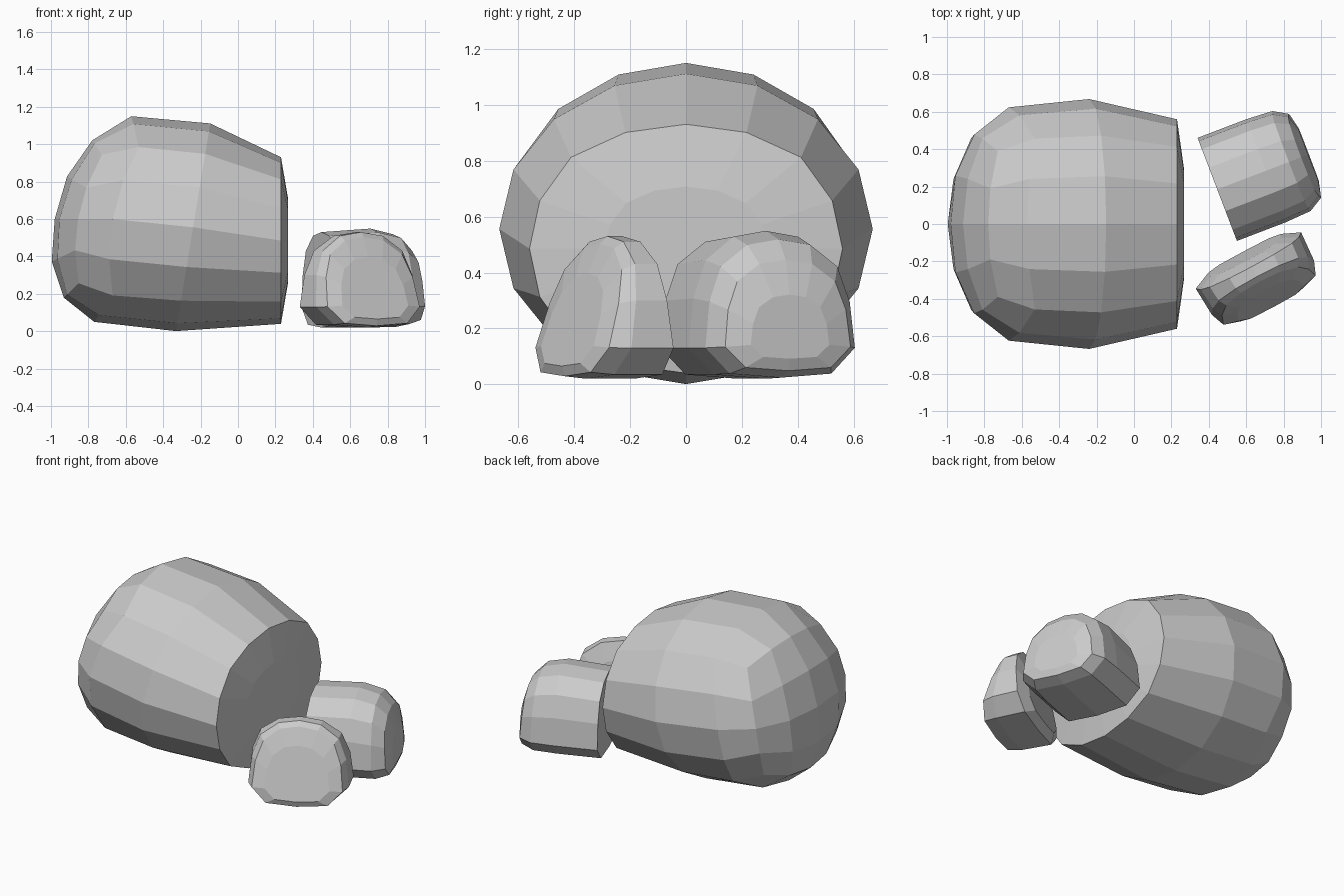
import bpy, bmesh, math
from mathutils import Vector

if "Cube" in bpy.data.objects:
    bpy.data.objects.remove(bpy.data.objects["Cube"])


def finish(bm, name):
    bmesh.ops.recalc_face_normals(bm, faces=bm.faces[:])
    me = bpy.data.meshes.new(name)
    bm.to_mesh(me)
    bm.free()
    ob = bpy.data.objects.new(name, me)
    bpy.context.collection.objects.link(ob)
    return ob


def interp(t, table):
    for (a, u), (b, v) in zip(table, table[1:]):
        if t <= b:
            return u + (v - u) * max(0, t - a) / (b - a)
    return table[-1][1]


# Large boulder: a 4x4 cube sphere stretched along x, tilted at the back, cut flat at the front
def large_boulder():
    x_pos = [(-1, -.98), (-.924, -.955), (-.707, -.855), (-.577, -.79), (-.383, -.67),
             (-.357, -.65), (-.28, -.60), (0, -.24), (.28, .23), (.383, .23)]
    z_mid = [(-.383, .60), (0, .556), (.28, .485)]
    y_size = [(-.383, .675), (0, .668), (.28, .606)]
    z_size = [(-.383, .595), (0, .555), (.28, .482)]
    tilt = [(-.383, .18), (0, .165), (.28, 0)]
    bm = bmesh.new()
    bmesh.ops.create_cube(bm, size=2)
    bmesh.ops.subdivide_edges(bm, edges=bm.edges[:], cuts=3, use_grid_fill=True)
    bmesh.ops.delete(bm, geom=[v for v in bm.verts if v.co.x > .9], context='VERTS')
    for v in bm.verts:
        p = Vector([math.tan(c * math.pi / 4) for c in v.co]).normalized()
        z = p.z * interp(p.x, z_size)
        v.co = (interp(p.x, x_pos) + z * interp(p.x, tilt),
                p.y * interp(p.x, y_size), interp(p.x, z_mid) + z)
    # slightly domed front cap
    rim = [e for e in bm.edges if e.is_boundary]
    new = bmesh.ops.extrude_edge_only(bm, edges=rim)['geom']
    for v in [g for g in new if isinstance(g, bmesh.types.BMVert)]:
        v.co = (.268, v.co.y * .52, .485 + (v.co.z - .485) * .5)
    bmesh.ops.holes_fill(bm, edges=[e for e in bm.edges if e.is_boundary], sides=0)
    finish(bm, "large_boulder")


# Small stone: arch-shaped section lofted along a direction on the ground
HALF = [(0, .53), (.42, .51), (.78, .43), (.94, .3), (1, .13), (.68, .035)]
ARCH = HALF + [(0, .02)] + [(-a, z) for a, z in HALF[:0:-1]]


def small_stone(name, origin, along, side, loops):
    """loops: depth at base, depth at top, half width, side shift, height scale"""
    bm = bmesh.new()
    o, a, s = (Vector((*v, 0)) for v in (origin, along, side))
    rings = []
    for d0, d1, half, shift, hs in loops:
        ring = []
        for u, z in ARCH:
            p = o + a * (d0 + (d1 - d0) * z / .53) + s * (u * half + shift)
            p.z = .15 + (z - .15) * hs if z > .15 or hs < 1 else z
            ring.append(bm.verts.new(p))
        rings.append(ring)
    n = len(ARCH)
    for r, q in zip(rings, rings[1:]):
        for i in range(n):
            j = (i + 1) % n
            bm.faces.new((r[i], r[j], q[j], q[i]))
    bm.faces.new(rings[0])
    bm.faces.new(rings[-1])
    finish(bm, name)


large_boulder()
small_stone("small_stone_back", (.445, .185), (.934, .357), (-.357, .934),
            [(0, 0, .295, 0, 1), (.28, .28, .295, 0, 1.05), (.43, .41, .286, 0, .97),
             (.51, .48, .24, 0, .78), (.525, .52, .15, 0, .45)])
small_stone("small_stone_front", (.76, -.43), (-.47, .88), (.88, .47),
            [(-.01, .10, .20, -.02, .65), (0, .15, .28, -.02, .93), (.09, .18, .31, -.02, 1),
             (.29, .24, .32, -.02, 1), (.335, .28, .22, -.02, .7)])
